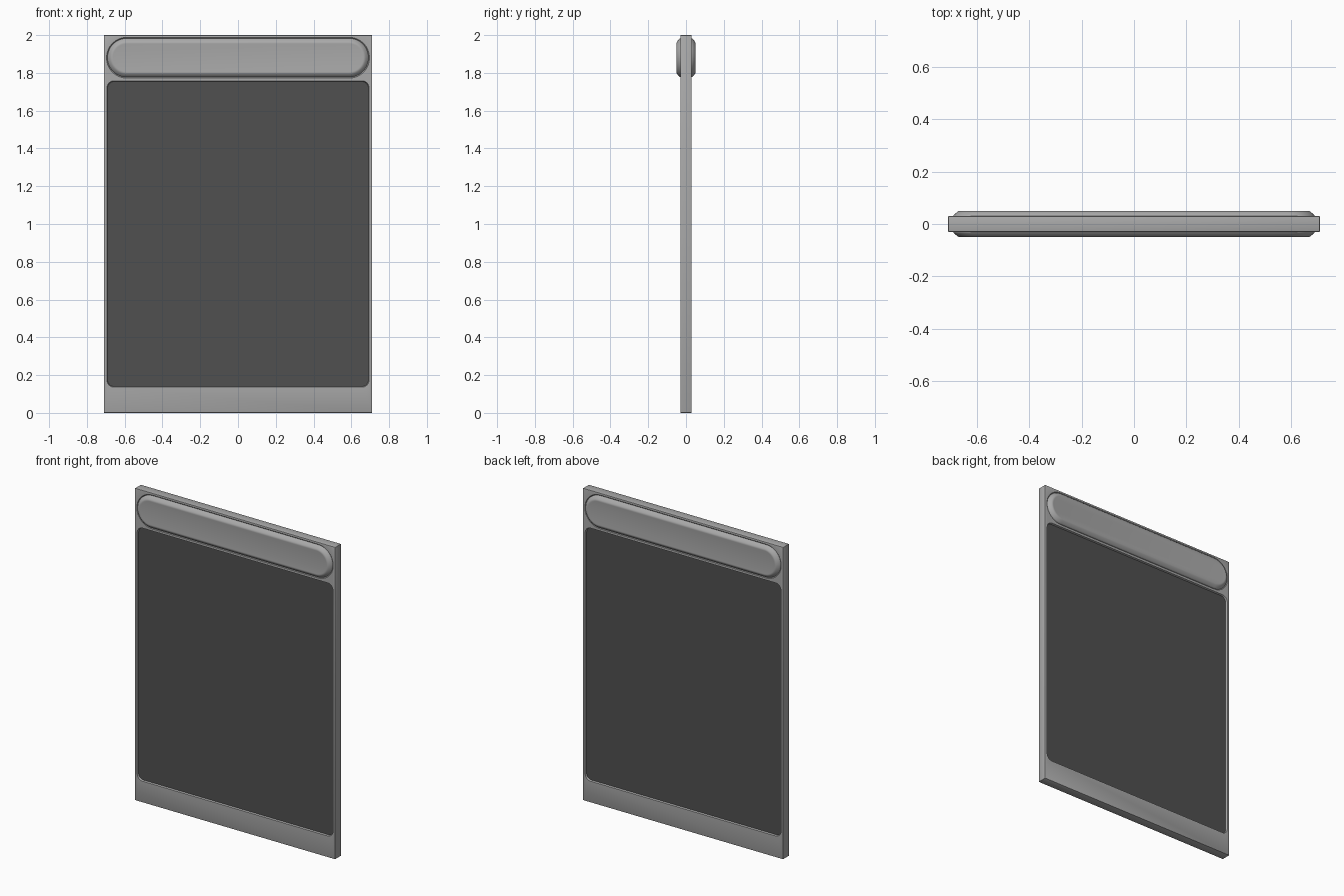
import bpy, bmesh, math

if "Cube" in bpy.data.objects:
    bpy.data.objects.remove(bpy.data.objects["Cube"])

def material(name, v):
    m = bpy.data.materials.new(name)
    m.diffuse_color = (v, v, v, 1)
    m.use_nodes = True
    m.node_tree.nodes["Principled BSDF"].inputs["Base Color"].default_value = m.diffuse_color
    return m

GREY = material("satin grey", 0.40)
DARK = material("dark screen", 0.08)

def loft(name, rings, hx, hz, r, cz, mat, n=8):
    """Closed solid from rounded rectangles; rings are (inset, y)."""
    bm = bmesh.new()
    loops = []
    for inset, y in rings:
        rad = r - inset
        ring = []
        for k, (sx, sz) in enumerate(((1, 1), (-1, 1), (-1, -1), (1, -1))):
            for i in range(n + 1):
                a = math.pi / 2 * (k + i / n)
                ring.append((sx * (hx - r) + rad * math.cos(a), y,
                             cz + sz * (hz - r) + rad * math.sin(a)))
        loops.append([bm.verts.new(p) for p in ring])
    for a, b in zip(loops, loops[1:]):
        for i in range(len(a)):
            j = (i + 1) % len(a)
            bm.faces.new((a[i], a[j], b[j], b[i]))
    bm.faces.new(loops[0])
    bm.faces.new(loops[-1])
    bmesh.ops.remove_doubles(bm, verts=bm.verts, dist=1e-5)
    bmesh.ops.recalc_face_normals(bm, faces=bm.faces)
    me = bpy.data.meshes.new(name)
    bm.to_mesh(me)
    bm.free()
    ob = bpy.data.objects.new(name, me)
    me.materials.append(mat)
    bpy.context.collection.objects.link(ob)
    return ob

def select(ob):
    bpy.ops.object.select_all(action='DESELECT')
    ob.select_set(True)
    bpy.context.view_layer.objects.active = ob

def cut(ob, cutter):
    select(ob)
    mod = ob.modifiers.new("cut", 'BOOLEAN')
    mod.operation = 'DIFFERENCE'
    mod.solver = 'EXACT'
    mod.object = cutter
    bpy.ops.object.modifier_apply(modifier=mod.name)
    bpy.data.objects.remove(cutter)

# main slab
T = 0.03
bpy.ops.mesh.primitive_cube_add(size=1, location=(0, 0, 1))
panel = bpy.context.object
panel.name = "panel"
panel.scale = (1.42, 2 * T, 2)
bpy.ops.object.transform_apply(location=True, rotation=False, scale=True)
panel.data.materials.append(GREY)
bev = panel.modifiers.new("edge", 'BEVEL')
bev.width = 0.003
bev.segments = 2
bpy.ops.object.modifier_apply(modifier=bev.name)

SCREEN = dict(hx=0.694, hz=0.811, r=0.038, cz=0.947)
PILL = dict(hx=0.697, hz=0.109, r=0.1085, cz=1.88, n=14)

for side, s in (("front", -1), ("back", 1)):
    # recess with a sloped wall for the screen, and groove for the pill
    cut(panel, loft("screen_cutter", [(-0.002, s * 0.036), (0.004, s * 0.018)], mat=GREY, **SCREEN))
    cut(panel, loft("groove_cutter", [(-0.001, s * 0.032), (0.006, s * 0.025)], mat=GREY, **PILL))
    # dark pane on the recess floor
    loft(side + "_screen", [(0.0035, s * 0.016), (0.0035, s * 0.0195)], mat=DARK, **SCREEN)
    # raised pill with rounded shoulder
    pill = loft(side + "_pill", [(0.006, s * 0.02), (0.006, s * 0.03), (0.009, s * 0.035),
                                 (0.022, s * 0.0465), (0.027, s * 0.049), (0.032, s * 0.05),
                                 (0.036, s * 0.0495)], mat=GREY, **PILL)
    select(pill)
    bpy.ops.object.shade_smooth_by_angle(angle=math.radians(40))

select(panel)
bpy.ops.object.shade_smooth_by_angle(angle=math.radians(30))
